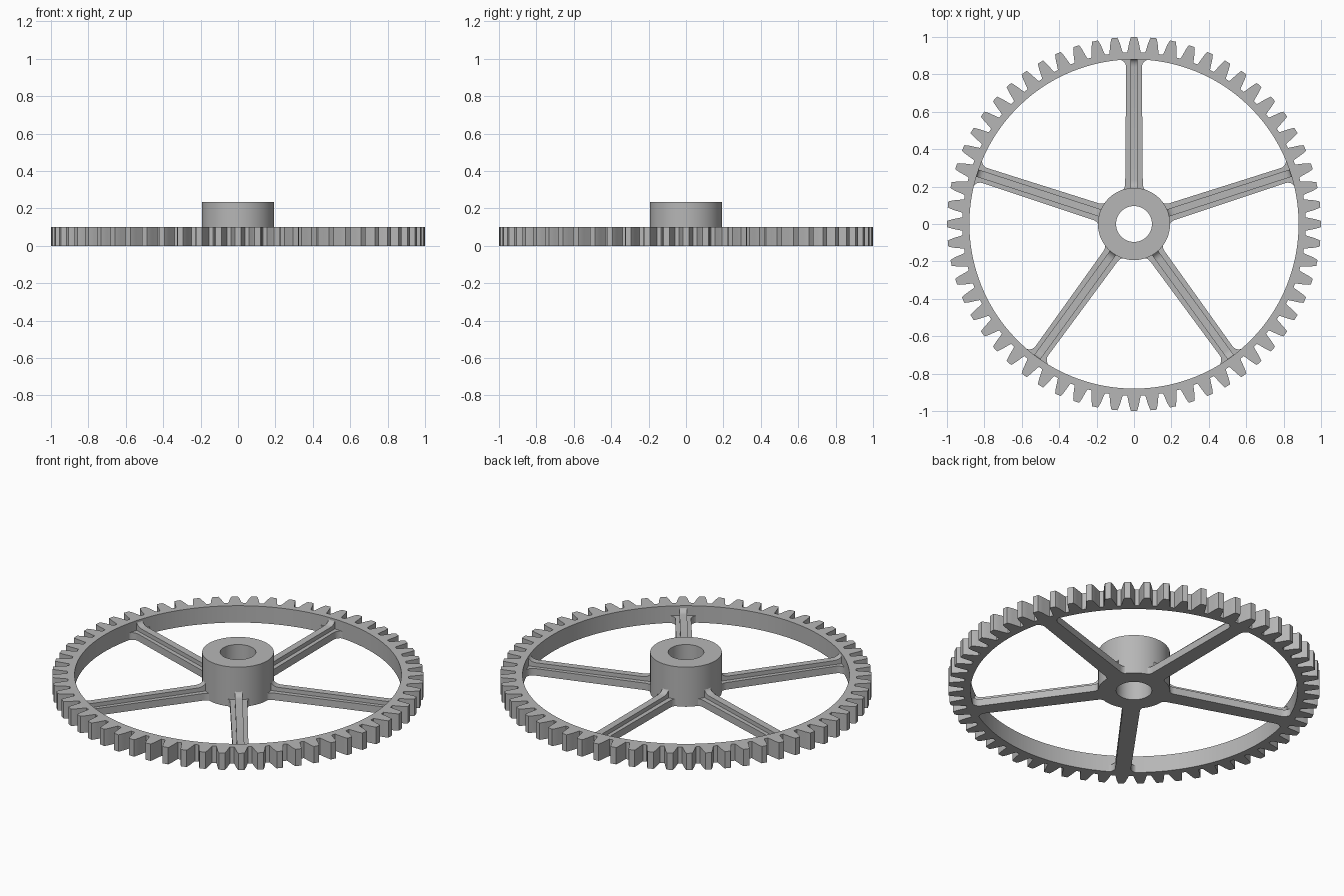
import bpy, bmesh, math
from mathutils import Matrix

cube = bpy.data.objects.get("Cube")
if cube:
    bpy.data.objects.remove(cube)

GREY = (0.47, 0.47, 0.47, 1)
metal = bpy.data.materials.new("grey metal")
metal.use_nodes = True
metal.diffuse_color = GREY
metal.node_tree.nodes["Principled BSDF"].inputs["Base Color"].default_value = GREY

TEETH = 60
SPOKES = 5
RIM_IN, THICK = 0.88, 0.1
HUB_R, BORE_R, HUB_H = 0.193, 0.096, 0.235


def finish(bm, name):
    bmesh.ops.recalc_face_normals(bm, faces=bm.faces)
    mesh = bpy.data.meshes.new(name)
    bm.to_mesh(mesh)
    bm.free()
    obj = bpy.data.objects.new(name, mesh)
    obj.data.materials.append(metal)
    bpy.context.collection.objects.link(obj)
    bpy.ops.object.select_all(action="DESELECT")
    obj.select_set(True)
    bpy.context.view_layer.objects.active = obj
    bpy.ops.object.shade_smooth_by_angle(angle=math.radians(25))
    return obj


def ring(name, outline, inner, height):
    """Solid between a polar outline [(radius, angle)] and a round hole."""
    bm = bmesh.new()
    loops = []
    for z, hole in ((0, False), (height, False), (height, True), (0, True)):
        loops.append([bm.verts.new(((inner if hole else r) * math.cos(a),
                                    (inner if hole else r) * math.sin(a), z))
                      for r, a in outline])
    n = len(outline)
    for k in range(4):
        a, b = loops[k], loops[(k + 1) % 4]
        for i in range(n):
            j = (i + 1) % n
            bm.faces.new((a[i], a[j], b[j], b[i]))
    return finish(bm, name)


def prism(name, points, direction, matrix):
    """Extrude a flat polygon and place it with a matrix."""
    bm = bmesh.new()
    face = bm.faces.new([bm.verts.new(p) for p in points])
    made = bmesh.ops.extrude_face_region(bm, geom=[face])["geom"]
    verts = [v for v in made if isinstance(v, bmesh.types.BMVert)]
    bmesh.ops.translate(bm, verts=verts, vec=direction)
    bm.transform(matrix)
    return finish(bm, name)


def fillet(u, v, ru, rv, steps=6):
    """Concave quarter curve from (u, v) flaring out to (u + ru, v + rv)."""
    angles = [math.pi / 2 * i / steps for i in range(steps + 1)]
    return [(u + ru * (1 - math.cos(a)), v + rv * math.sin(a)) for a in angles]


# Toothed rim: half-widths of one tooth at root, pitch and tip
flank = [(0.918, 0.037), (0.928, 0.034), (0.968, 0.026), (0.99, 0.02), (1.0, 0.016)]
teeth = []
for t in range(TEETH):
    mid = 2 * math.pi * t / TEETH
    teeth += [(r, mid - w / r) for r, w in flank]
    teeth += [(r, mid + w / r) for r, w in reversed(flank)]
ring("toothed_rim", teeth, RIM_IN, THICK)

# Hub with bore
circle = [(HUB_R, 2 * math.pi * i / 96) for i in range(96)]
ring("hub", circle, BORE_R, HUB_H)

# Spoke plate outline, drawn along +x with fillets into hub and rim
hub_end = [(w, 0.215 - d) for w, d in fillet(0.047, 0, 0.026, 0.038)]
rim_end = fillet(0.042, RIM_IN - 0.042, 0.042, 0.042)
side = [(0.073, 0.165)] + hub_end[::-1] + rim_end + [(0.084, 0.886)]
plate = [(r, w, 0) for w, r in side] + [(r, -w, 0) for w, r in reversed(side)]

# Raised rib side profile, sweeping up to the rim face at both ends
RIB_Z, RIB_W, RISE = 0.066, 0.04, 0.033
up_hub = [(0.235 - d, z) for z, d in fillet(RIB_Z, 0, RISE, 0.045)]
up_rim = [(0.838 + d, z) for z, d in fillet(RIB_Z, 0, RISE, 0.045)]
top = [(0.165, RIB_Z + RISE)] + up_hub[::-1] + up_rim + [(0.888, RIB_Z + RISE)]
rib = [(r, -RIB_W / 2, z) for r, z in [(0.165, 0.01)] + top + [(0.888, 0.01)]]

for s in range(SPOKES):
    turn = Matrix.Rotation(math.pi / 2 + 2 * math.pi * s / SPOKES, 4, "Z")
    prism(f"spoke_plate_{s + 1}", plate, (0, 0, 0.042), turn)
    prism(f"spoke_rib_{s + 1}", rib, (0, RIB_W, 0), turn)
